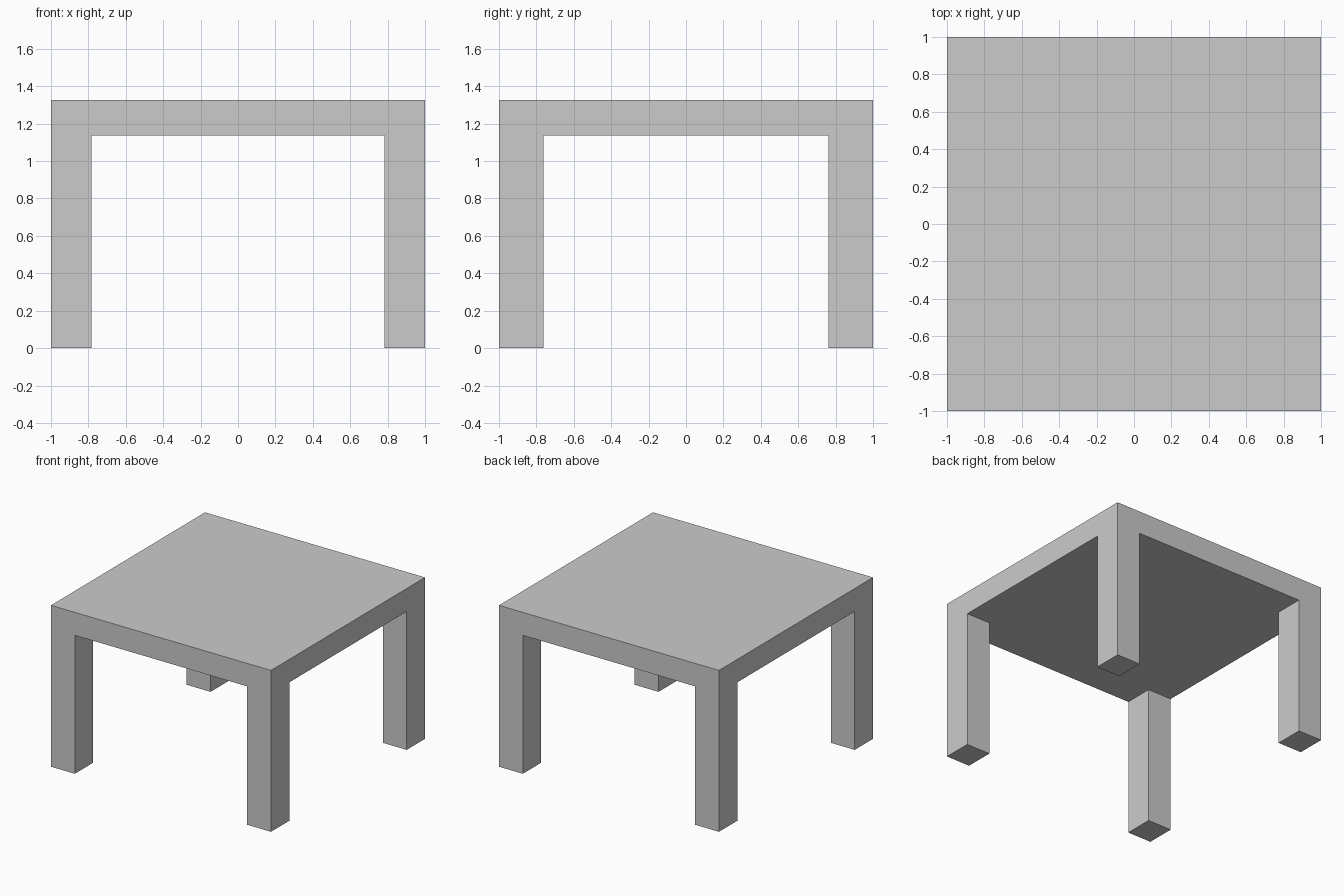
import bpy, bmesh
from mathutils import Matrix

if "Cube" in bpy.data.objects:
    bpy.data.objects.remove(bpy.data.objects["Cube"])

TOP, UNDER = 1.326, 1.137      # tabletop upper and lower heights
IN_X, IN_Y = 0.783, 0.762      # inner leg faces

bm = bmesh.new()

# Tabletop slab
bmesh.ops.create_cube(bm, size=1, matrix=Matrix.Translation((0, 0, (TOP + UNDER) / 2))
                      @ Matrix.Diagonal((2, 2, TOP - UNDER, 1)))

# Cut lines along the inner leg faces
for s in (-1, 1):
    for co, no in (((s * IN_X, 0, 0), (1, 0, 0)), ((0, s * IN_Y, 0), (0, 1, 0))):
        bmesh.ops.bisect_plane(bm, geom=bm.verts[:] + bm.edges[:] + bm.faces[:],
                               plane_co=co, plane_no=no)

# Legs drawn down from the four underside corners, flush with the slab edges
bm.normal_update()
corners = []
for f in bm.faces:
    c = f.calc_center_median()
    if f.normal.z < -0.9 and abs(c.x) > IN_X and abs(c.y) > IN_Y:
        corners.append(f)
for f in bmesh.ops.extrude_discrete_faces(bm, faces=corners)["faces"]:
    for v in f.verts:
        v.co.z = 0

# Merge flat neighbouring faces so no seams remain
bmesh.ops.dissolve_limit(bm, angle_limit=0.01, verts=bm.verts[:], edges=bm.edges[:])
bmesh.ops.recalc_face_normals(bm, faces=bm.faces[:])

mesh = bpy.data.meshes.new("table")
bm.to_mesh(mesh)
bm.free()
bpy.context.collection.objects.link(bpy.data.objects.new("table", mesh))
